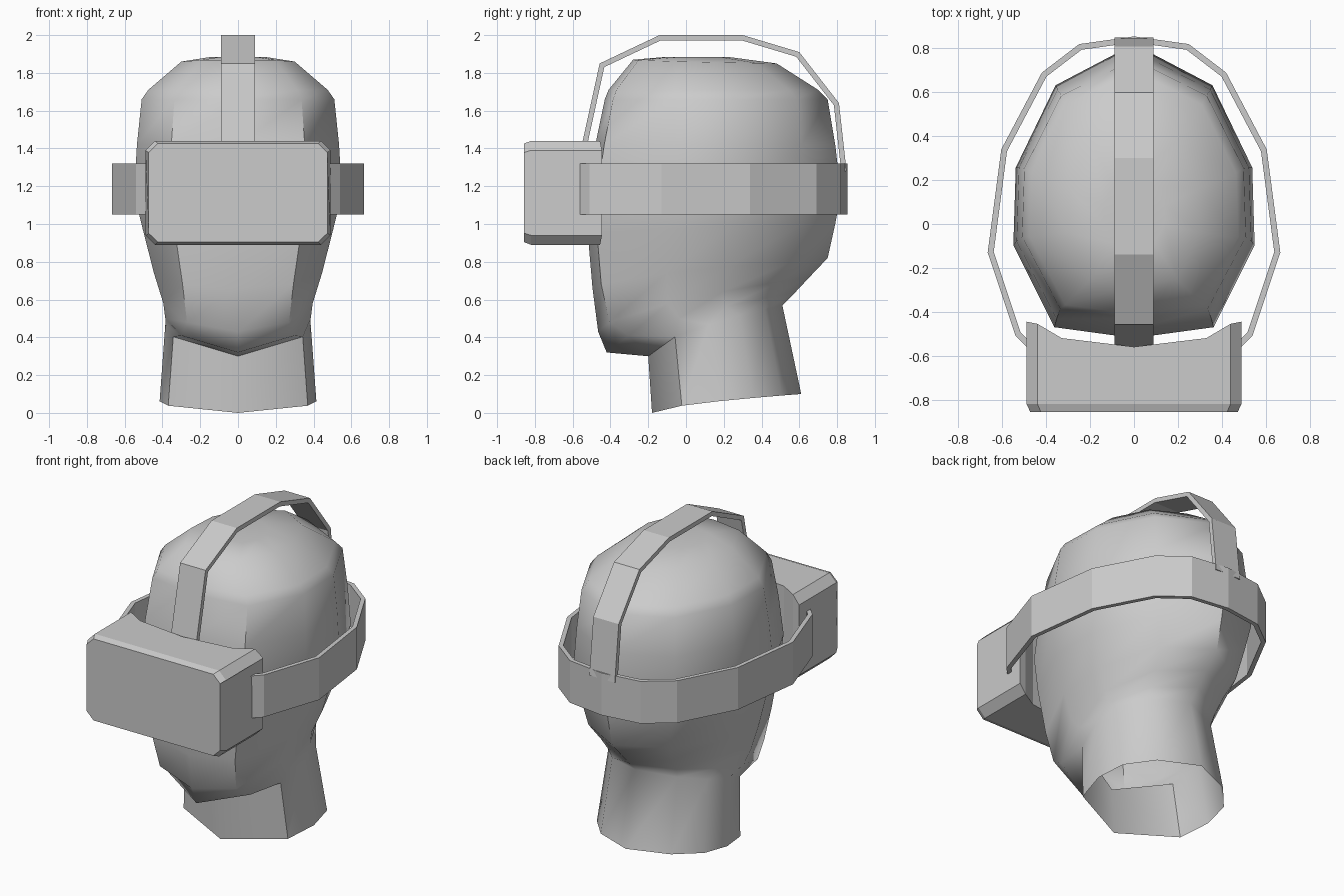
import bpy, bmesh, math
from mathutils import Vector

if "Cube" in bpy.data.objects:
    bpy.data.objects.remove(bpy.data.objects["Cube"])


def loft(name, rings, cap_start=True, cap_end=True, smooth=None):
    """Skin a list of equal-length closed rings."""
    bm = bmesh.new()
    vs = [[bm.verts.new(p) for p in r] for r in rings]
    n = len(vs[0])
    for a, b in zip(vs, vs[1:]):
        for i in range(n):
            j = (i + 1) % n
            bm.faces.new((a[i], a[j], b[j], b[i]))
    if cap_start:
        bm.faces.new(vs[0][::-1])
    if cap_end:
        bm.faces.new(vs[-1])
    bmesh.ops.recalc_face_normals(bm, faces=bm.faces[:])
    me = bpy.data.meshes.new(name)
    bm.to_mesh(me)
    bm.free()
    ob = bpy.data.objects.new(name, me)
    bpy.context.collection.objects.link(ob)
    if smooth:
        bpy.ops.object.select_all(action='DESELECT')
        bpy.context.view_layer.objects.active = ob
        ob.select_set(True)
        bpy.ops.object.shade_smooth_by_angle(angle=math.radians(smooth))
    return ob


def strap(name, path, t, lo, hi, place):
    """Flat band: outer path thickened to its right side by t, spanning lo..hi."""
    pts = [Vector(p) for p in path]
    rings = []
    for i, p in enumerate(pts):
        d0 = (p - pts[i - 1]).normalized() if i else (pts[1] - p).normalized()
        d1 = (pts[i + 1] - p).normalized() if i < len(pts) - 1 else d0
        n0, n1 = Vector((d0.y, -d0.x)), Vector((d1.y, -d1.x))
        m = (n0 + n1).normalized()
        q = p + m * (t / m.dot(n0))
        rings.append([place(p, lo), place(p, hi), place(q, hi), place(q, lo)])
    return loft(name, rings)


# Head and neck: cross-section templates (half width, depth fraction)
HEAD = [(0, 0), (.66, .037), (1, .316), (.98, .58), (.65, .86), (0, 1)]
NECK = [(0, 0), (.89, .2), (1, .45), (.92, .68), (.6, .87), (0, 1)]
# z front, z back, y front, y back, half width, neck blend
rows = [
    (0, .10, -.18, .61, .415, 1),
    (.30, .57, -.20, .51, .385, 1),
    (.32, .64, -.42, .58, .385, .5),
    (.43, .72, -.465, .655, .395, .1),
    (.66, .82, -.495, .75, .445, 0),
    (.95, 1.0, -.52, .79, .505, 0),
    (1.16, 1.16, -.52, .82, .55, 0),
    (1.42, 1.42, -.48, .79, .535, 0),
    (1.66, 1.66, -.43, .75, .51, 0),
    (1.71, 1.71, -.41, .70, .475, 0),
    (1.87, 1.85, -.28, .48, .30, 0),
    (1.885, 1.885, -.10, .22, .14, 0),
]
rings = []
for zf, zb, yf, yb, w, k in rows:
    half = []
    for (hx, hf), (nx, nf) in zip(HEAD, NECK):
        f = hf + (nf - hf) * k
        half.append((w * (hx + (nx - hx) * k), yf + (yb - yf) * f,
                     zf + (zb - zf) * f ** .6))
    rings.append(half + [(-x, y, z) for x, y, z in half[-2:0:-1]])
loft("head", rings, cap_start=False, smooth=50)

# Visor: chamfered box with a back curved around the face
zc = 1.165
right = [(0, -.56, .275), (.33, -.52, .275), (.44, -.455, .275), (.49, -.445, .225)]
cols = [(-x, y, h) for x, y, h in right[:0:-1]] + right
loft("visor", [[(x, yb, zc - h), (x, -.82, zc - h), (x * .965, -.857, zc - h * .95),
                (x * .965, -.857, zc + h * .95), (x, -.82, zc + h), (x, yb, zc + h)]
               for x, yb, h in cols])

# Strap around the head
side = [(0, .855), (.25, .82), (.42, .69), (.605, .34), (.667, -.13), (.54, -.51), (.485, -.565)]
loop = [(-x, y) for x, y in side[:0:-1]] + side
strap("side_strap", loop, .027, 1.05, 1.32, lambda p, w: (p.x, p.y, w))

# Strap over the head
arch = [(-.56, 1.38), (-.457, 1.85), (-.14, 2.0), (.30, 2.0), (.60, 1.91), (.81, 1.64), (.85, 1.28)]
strap("top_strap", arch, .028, -.09, .09, lambda p, w: (w, p.x, p.y))
